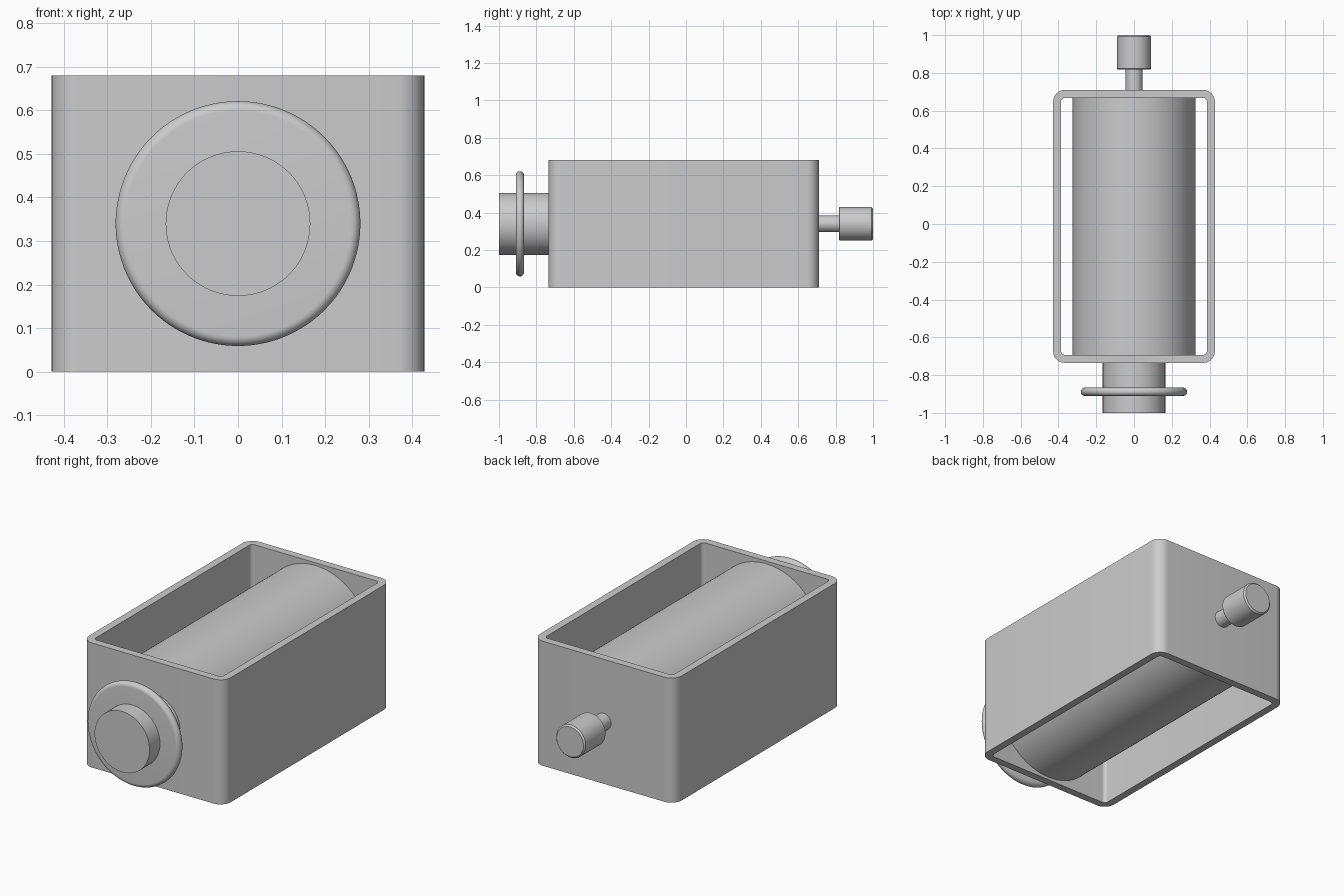
import bpy, bmesh, math

cube = bpy.data.objects.get("Cube")
if cube:
    bpy.data.objects.remove(cube, do_unlink=True)

AXIS_Z = 0.34
HEIGHT = 0.68

grey = bpy.data.materials.new("plain_grey")
grey.use_nodes = True
grey.diffuse_color = (0.6, 0.6, 0.6, 1)
grey.node_tree.nodes["Principled BSDF"].inputs["Base Color"].default_value = (0.6, 0.6, 0.6, 1)


def finish(name, bm):
    bmesh.ops.recalc_face_normals(bm, faces=bm.faces)
    mesh = bpy.data.meshes.new(name)
    bm.to_mesh(mesh)
    bm.free()
    obj = bpy.data.objects.new(name, mesh)
    bpy.context.collection.objects.link(obj)
    mesh.materials.append(grey)
    bpy.ops.object.select_all(action='DESELECT')
    obj.select_set(True)
    bpy.context.view_layer.objects.active = obj
    bpy.ops.object.shade_smooth_by_angle(angle=math.radians(35))
    return obj


def lathe(name, profile, sides=96):
    """Solid of revolution about the long axis; profile is (radius, y), capped at both ends."""
    bm = bmesh.new()
    rings = []
    for r, y in profile:
        angles = [math.tau * i / sides for i in range(sides)]
        rings.append([bm.verts.new((r * math.cos(a), y, AXIS_Z + r * math.sin(a))) for a in angles])
    for a, b in zip(rings, rings[1:]):
        for i in range(sides):
            j = (i + 1) % sides
            bm.faces.new((a[i], a[j], b[j], b[i]))
    bm.faces.new(rings[0])
    bm.faces.new(rings[-1])
    return finish(name, bm)


def rounded_rect(x, y0, y1, radius, steps=10):
    """Outline of a rectangle with rounded corners, centred on x = 0."""
    corners = [(x, y1), (-x, y1), (-x, y0), (x, y0)]
    points = []
    for k, (cx, cy) in enumerate(corners):
        ox = cx - math.copysign(radius, cx)
        oy = cy - radius if cy == y1 else cy + radius
        for i in range(steps + 1):
            a = math.pi / 2 * (k + i / steps)
            points.append((ox + radius * math.cos(a), oy + radius * math.sin(a)))
    return points


# Open box frame: outer and inner outlines joined into a wall
bm = bmesh.new()
outer = rounded_rect(0.428, -0.735, 0.71, 0.062)
inner = rounded_rect(0.386, -0.693, 0.668, 0.02)
loops = [[bm.verts.new((x, y, z)) for x, y in outline]
         for outline, z in ((outer, 0), (outer, HEIGHT), (inner, HEIGHT), (inner, 0))]
for a, b in zip(loops, loops[1:] + loops[:1]):
    for i in range(len(a)):
        j = (i + 1) % len(a)
        bm.faces.new((a[i], a[j], b[j], b[i]))
finish("box_frame", bm)

# Coil spanning the inside of the frame
lathe("coil", [(0.325, -0.693), (0.325, 0.668)], 128)

# Front plunger and its round-edged flange
lathe("plunger", [(0.166, -1.0), (0.166, -0.735)])
edge = 0.022
rim = [(0.281 - edge + edge * math.cos(a), -0.888 + edge * math.sin(a))
       for a in (math.pi * (i / 16 - 0.5) for i in range(17))]
lathe("plunger_flange", rim, 128)

# Rear shaft and knob with softened edges
lathe("rear_shaft", [(0.045, 0.71), (0.045, 0.82)], 64)
lathe("rear_knob", [(0.085, 0.818), (0.089, 0.822), (0.089, 0.992), (0.081, 1.0)], 64)
